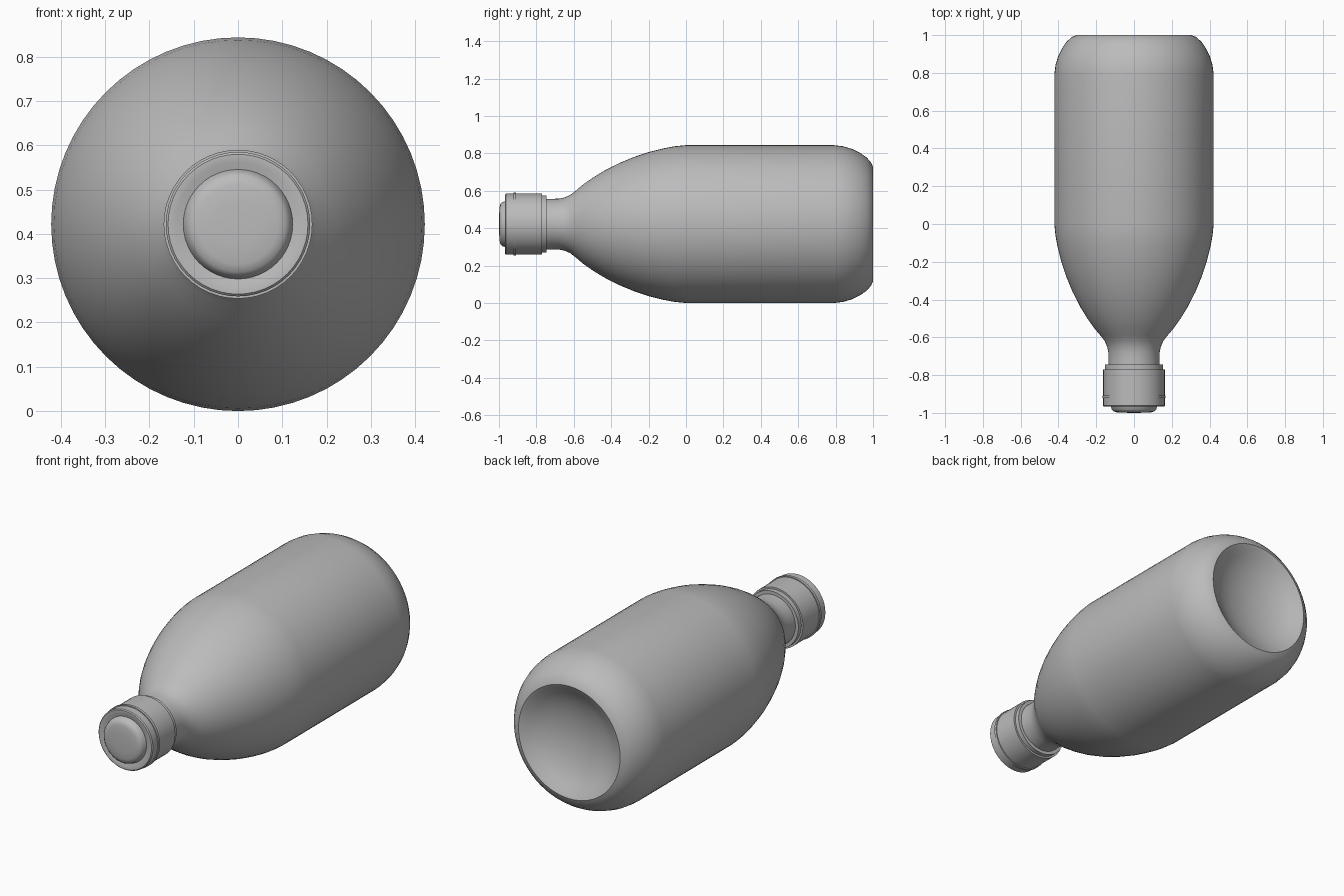
import bpy, bmesh, math

if "Cube" in bpy.data.objects:
    bpy.data.objects.remove(bpy.data.objects["Cube"])

RADIUS = 0.422
grey = bpy.data.materials.new("grey")
grey.diffuse_color = (0.5, 0.5, 0.5, 1)
grey.use_nodes = True
grey.node_tree.nodes["Principled BSDF"].inputs["Base Color"].default_value = grey.diffuse_color


def lathe(name, profile, sides, angle=40):
    """Spin (y, radius) points around the horizontal bottle axis."""
    bm = bmesh.new()
    rings = []
    for y, r in profile:
        if r == 0:
            rings.append([bm.verts.new((0, y, RADIUS))])
        else:
            rings.append([bm.verts.new((r * math.cos(2 * math.pi * i / sides), y,
                                        RADIUS + r * math.sin(2 * math.pi * i / sides)))
                          for i in range(sides)])
    for a, b in zip(rings, rings[1:]):
        for i in range(sides):
            j = (i + 1) % sides
            loop = [a[i % len(a)], a[j % len(a)], b[j % len(b)], b[i % len(b)]]
            bm.faces.new(list(dict.fromkeys(loop)))
    bmesh.ops.recalc_face_normals(bm, faces=bm.faces)
    mesh = bpy.data.meshes.new(name)
    bm.to_mesh(mesh)
    bm.free()
    obj = bpy.data.objects.new(name, mesh)
    bpy.context.collection.objects.link(obj)
    mesh.materials.append(grey)
    bpy.ops.object.select_all(action='DESELECT')
    obj.select_set(True)
    bpy.context.view_layer.objects.active = obj
    bpy.ops.object.shade_smooth_by_angle(angle=math.radians(angle))
    return obj


# bottle: neck, shoulder, straight wall, rounded heel and hollow base
lathe("bottle_body", [
    (-0.90, 0), (-0.90, 0.135), (-0.72, 0.135), (-0.68, 0.136), (-0.65, 0.142),
    (-0.62, 0.155), (-0.59, 0.178), (-0.55, 0.212), (-0.50, 0.247), (-0.44, 0.284),
    (-0.36, 0.325), (-0.28, 0.358), (-0.20, 0.385), (-0.12, 0.405), (-0.06, 0.416),
    (0, RADIUS), (0.4, RADIUS), (0.79, RADIUS), (0.84, 0.416), (0.89, 0.401),
    (0.93, 0.381), (0.965, 0.357), (0.99, 0.329), (1.0, 0.305), (0.99, 0.285),
    (0.965, 0.25), (0.935, 0.19), (0.915, 0.12), (0.905, 0.05), (0.903, 0)], 64)

# tamper collar under the cap
lathe("cap_collar", [(-0.79, 0.13), (-0.79, 0.153), (-0.745, 0.153), (-0.745, 0.13)], 64)

# cap skirt with chamfered front edge
lathe("cap", [(-0.96, 0), (-0.96, 0.125), (-0.967, 0.14), (-0.967, 0.158), (-0.962, 0.163),
              (-0.77, 0.163), (-0.77, 0.13)], 48)

# thin bead around the cap
lathe("cap_bead", [(-0.922, 0.16), (-0.922, 0.168), (-0.908, 0.168), (-0.908, 0.16)], 48)

# raised rounded button on the cap front
lathe("cap_button", [(-1.0, 0), (-0.999, 0.05), (-0.997, 0.09), (-0.992, 0.108),
                     (-0.982, 0.118), (-0.955, 0.125)], 48, 60)
